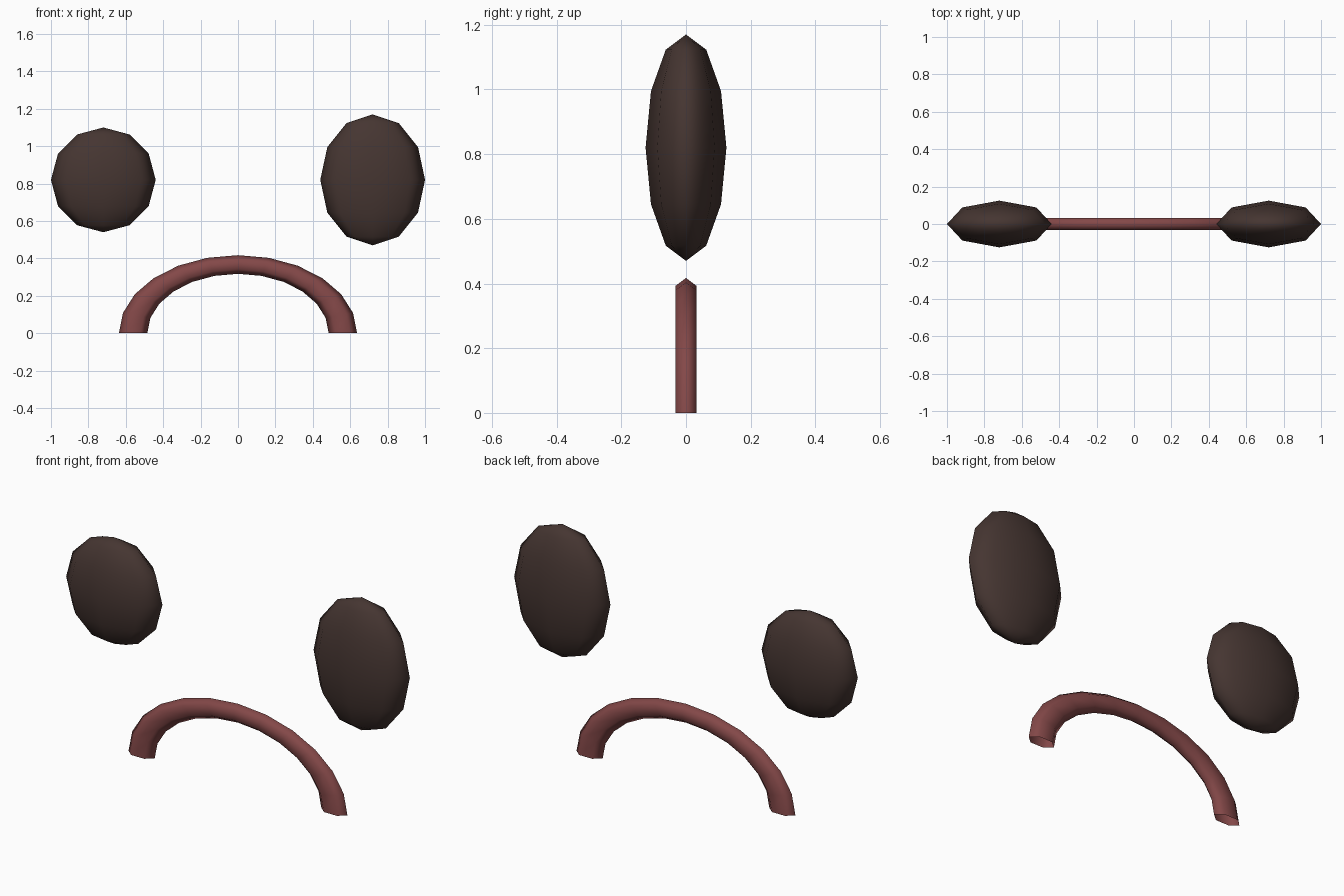
import bpy, bmesh
from math import sin, cos, pi

if "Cube" in bpy.data.objects:
    bpy.data.objects.remove(bpy.data.objects["Cube"])


def material(name, color):
    mat = bpy.data.materials.new(name)
    mat.diffuse_color = (*color, 1)
    mat.use_nodes = True
    mat.node_tree.nodes["Principled BSDF"].inputs["Base Color"].default_value = mat.diffuse_color
    return mat


def add_object(name, bm, mat):
    bmesh.ops.recalc_face_normals(bm, faces=bm.faces)
    for f in bm.faces:
        f.smooth = True
    mesh = bpy.data.meshes.new(name)
    bm.to_mesh(mesh)
    bm.free()
    mesh.materials.append(mat)
    obj = bpy.data.objects.new(name, mesh)
    bpy.context.collection.objects.link(obj)
    return obj


eye_mat = material("dark_brown", (0.06, 0.036, 0.031))
mouth_mat = material("dull_red", (0.23, 0.065, 0.065))

# Eyes: flattened low-poly spheres, the right one taller
for name, x, height in (("left_eye", -0.72, 0.28), ("right_eye", 0.72, 0.35)):
    bm = bmesh.new()
    bmesh.ops.create_uvsphere(bm, u_segments=8, v_segments=6, radius=1)
    eye = add_object(name, bm, eye_mat)
    eye.location = (x, 0, 0.82)
    eye.scale = (0.28, 0.125, height)

# Mouth: open-ended half ring with a six-sided tube, squashed in height
STEPS, SIDES = 12, 6
RING, TUBE, DEPTH, SQUASH = 0.561, 0.076, 0.038, 0.655
bm = bmesh.new()
loops = []
for i in range(STEPS + 1):
    a = pi * i / STEPS
    loop = []
    for j in range(SIDES):
        b = 2 * pi * j / SIDES
        r = RING + TUBE * cos(b)
        loop.append(bm.verts.new((r * cos(a), DEPTH * sin(b), r * sin(a) * SQUASH)))
    loops.append(loop)
for p, q in zip(loops, loops[1:]):
    for j in range(SIDES):
        k = (j + 1) % SIDES
        bm.faces.new((p[j], p[k], q[k], q[j]))
add_object("mouth", bm, mouth_mat)
